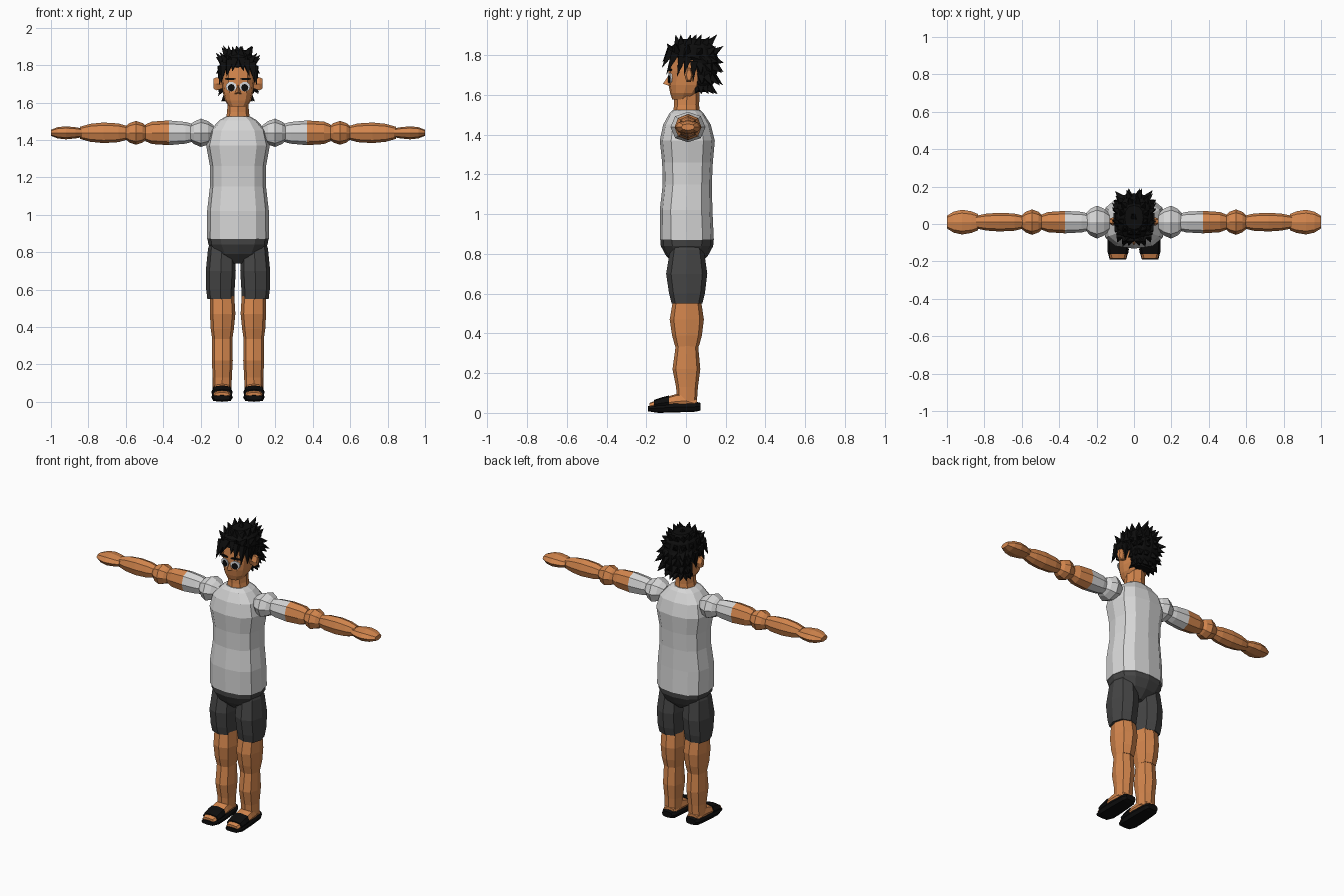
import bpy, bmesh, math, random
from mathutils import Vector

if "Cube" in bpy.data.objects:
    bpy.data.objects.remove(bpy.data.objects["Cube"])

random.seed(4)


def material(name, r, g, b):
    m = bpy.data.materials.new(name)
    m.diffuse_color = (r, g, b, 1)
    m.use_nodes = True
    m.node_tree.nodes["Principled BSDF"].inputs["Base Color"].default_value = m.diffuse_color
    return m


SKIN = material("skin", 0.66, 0.24, 0.075)
SHIRT = material("light_grey_cloth", 0.68, 0.68, 0.68)
SHORTS = material("dark_grey_cloth", 0.06, 0.06, 0.06)
BLACK = material("black", 0.004, 0.004, 0.004)
WHITE = material("eye_white", 0.8, 0.82, 0.85)


def finish(name, bm, mats, mirror=False, rule=None):
    bmesh.ops.recalc_face_normals(bm, faces=bm.faces)
    if rule:
        for f in bm.faces:
            f.material_index = rule(f.calc_center_median())
    me = bpy.data.meshes.new(name)
    bm.to_mesh(me)
    bm.free()
    for m in mats:
        me.materials.append(m)
    ob = bpy.data.objects.new(name, me)
    bpy.context.collection.objects.link(ob)
    if mirror:
        ob.modifiers.new("mirror", 'MIRROR')
    return ob


def loft_mesh(rings, axis, sides, power):
    """Rings are (t, a0, a1, b0, b1): position on the axis and extents across it."""
    bm = bmesh.new()
    rows = []
    for t, a0, a1, b0, b1 in rings:
        row = []
        for i in range(sides):
            q = 2 * math.pi * i / sides
            c, s = math.cos(q), math.sin(q)
            a = (a0 + a1) / 2 + (a1 - a0) / 2 * math.copysign(abs(c) ** (2 / power), c)
            b = (b0 + b1) / 2 + (b1 - b0) / 2 * math.copysign(abs(s) ** (2 / power), s)
            row.append(bm.verts.new({'x': (t, a, b), 'y': (a, t, b), 'z': (a, b, t)}[axis]))
        rows.append(row)
    for lo, hi in zip(rows, rows[1:]):
        for i in range(sides):
            j = (i + 1) % sides
            bm.faces.new((lo[i], lo[j], hi[j], hi[i]))
    bm.faces.new(rows[0])
    bm.faces.new(rows[-1])
    return bm


def loft(name, rings, axis, mats, sides=8, power=2.2, mirror=False, rule=None):
    return finish(name, loft_mesh(rings, axis, sides, power), mats, mirror, rule)


def body(name, rings, mats, **kw):
    """Upright part centred on x = 0: (z, half width, front y, back y)."""
    return loft(name, [(z, -w, w, f, b) for z, w, f, b in rings], 'z', mats, **kw)


def limb(name, rings, mats, **kw):
    """Arm part: (x, y radius, z radius) about the arm axis."""
    return loft(name, [(x, .01 - ry, .01 + ry, 1.438 - rz, 1.438 + rz) for x, ry, rz in rings],
                'x', mats, mirror=True, **kw)


def leg(name, rings, mats):
    """Leg part: (z, inner x, outer x, front y, back y)."""
    return loft(name, rings, 'z', mats, power=2.5, mirror=True)


# Torso and pelvis
body("shirt", [(.87, .166, -.13, .14), (1.02, .165, -.132, .133), (1.15, .15, -.117, .13),
               (1.26, .15, -.12, .135), (1.37, .17, -.132, .145), (1.45, .15, -.115, .125),
               (1.505, .1, -.085, .09), (1.525, .065, -.066, .07)],
     [SHIRT], sides=12, power=2.6)
body("pelvis", [(.875, .164, -.128, .138), (.84, .158, -.127, .137), (.79, .125, -.1, .11),
                (.74, .03, -.05, .06)], [SHORTS], sides=12, power=2.4)

# Neck and head
body("neck", [(1.5, .068, -.066, .07), (1.55, .058, -.06, .066), (1.64, .055, -.058, .07)], [SKIN])
body("head", [(1.578, .048, -.07, .03), (1.61, .07, -.08, .06), (1.65, .08, -.088, .09),
              (1.72, .088, -.088, .11), (1.8, .086, -.08, .12), (1.85, .06, -.05, .1)],
     [SKIN], sides=12, power=2.5)
loft("ear", [(.075, -.005, .03, 1.675, 1.725), (.115, -.008, .035, 1.66, 1.74),
             (.132, .002, .028, 1.672, 1.73)], 'x', [SKIN], sides=6, mirror=True)

# Nose
bm = bmesh.new()
pts = [(0, -.08, 1.71), (-.02, -.08, 1.645), (.02, -.08, 1.645), (0, -.116, 1.656)]
v = [bm.verts.new(p) for p in pts]
for k in ((0, 1, 3), (0, 3, 2), (1, 2, 3), (0, 2, 1)):
    bm.faces.new([v[i] for i in k])
finish("nose", bm, [SKIN])


# Eyes: thin plates lying on the face
def eye_plate(name, x, y, z, rx, rz, mat):
    ob = loft(name, [(-.004, -rx, rx, -rz, rz), (.004, -rx, rx, -rz, rz)], 'y', [mat],
              sides=12, power=2)
    for p in ob.data.vertices:
        px, py, pz = p.co
        p.co = (x + px, y + py + px * .24, z + pz)
    ob.modifiers.new("mirror", 'MIRROR')


eye_plate("eye_white", .037, -.08, 1.685, .029, .026, WHITE)
eye_plate("pupil", .036, -.083, 1.679, .019, .02, BLACK)
eye_plate("eyebrow", .04, -.081, 1.726, .03, .006, BLACK)


# Hair: a cap with a pointed clump on each face, plus loose strands
def spike(bm, base, tip, r):
    d = (tip - base).normalized()
    u = d.orthogonal().normalized()
    w = d.cross(u)
    ring = [bm.verts.new(base + r * (u * math.cos(q) + w * math.sin(q)))
            for q in (0, math.pi / 2, math.pi, 3 * math.pi / 2)]
    top = bm.verts.new(tip)
    bm.faces.new(ring)
    for i in range(4):
        bm.faces.new((ring[i], ring[(i + 1) % 4], top))


cap = [(1.615, .055, .05, .11), (1.66, .085, .035, .14), (1.72, .096, .03, .16),
       (1.775, .1, 0, .165), (1.79, .1, -.09, .16), (1.84, .09, -.078, .145),
       (1.882, .05, -.03, .1)]
bm = loft_mesh([(z, -w, w, f, b) for z, w, f, b in cap], 'z', 12, 2.3)
bmesh.ops.recalc_face_normals(bm, faces=bm.faces)
clumps = [(f.calc_center_median(), f.normal.copy()) for f in bm.faces]
for c, n in clumps:
    if n.z < -.6 or (c.y < .05 and c.z < 1.76):
        continue
    lift = .45 if c.z > 1.8 else -.7
    d = (n * .6 + Vector((random.uniform(-.3, .3), .3, lift))).normalized()
    tip = c + d * random.uniform(.04, .065)
    tip = Vector((max(-.118, min(.118, tip.x)), max(-.115, min(.189, tip.y)),
                  max(1.605, min(1.905, tip.z))))
    spike(bm, c - n * .015 - d * .005, tip, .03)
# Fringe and sideburns: (x, base y, base z, tip x, tip y, tip z)
for x, y, z, tx, ty, tz in [(.075, -.055, 1.81, .09, -.1, 1.7), (.045, -.075, 1.82, .062, -.122, 1.735),
                            (.02, -.075, 1.83, .03, -.118, 1.765), (.085, -.02, 1.79, .1, -.045, 1.69),
                            (.09, .01, 1.79, .1, -.01, 1.7), (.09, .04, 1.77, .098, .035, 1.66)]:
    for s in (-1, 1):
        spike(bm, Vector((s * x, y, z)), Vector((s * tx, ty, tz)), .027)
finish("hair", bm, [BLACK])

# Arms
limb("shoulder", [(.13, .045, .04), (.16, .072, .062), (.198, .088, .076), (.235, .07, .06),
                  (.258, .045, .042)], [SHIRT])
limb("upper_arm", [(.245, .046, .048), (.28, .055, .058), (.37, .06, .066), (.46, .054, .06),
                   (.495, .04, .045)], [SHIRT, SKIN], rule=lambda c: int(c.x > .37))
limb("elbow", [(.487, .034, .034), (.51, .055, .052), (.545, .068, .064), (.58, .055, .052),
               (.602, .034, .034)], [SKIN])
limb("forearm", [(.59, .034, .036), (.64, .046, .05), (.72, .05, .055), (.79, .045, .048),
                 (.845, .034, .032)], [SKIN])
limb("hand", [(.835, .044, .024), (.87, .058, .03), (.92, .066, .035), (.965, .056, .03),
              (1.0, .034, .016)], [SKIN])

# Legs
leg("shorts_leg", [(.86, .035, .145, -.06, .07), (.82, .015, .16, -.08, .09),
                   (.7, .012, .172, -.1, .107), (.6, .018, .17, -.085, .095),
                   (.55, .02, .164, -.072, .082)], [SHORTS])
leg("knee", [(.57, .02, .15, -.065, .075), (.47, .014, .15, -.082, .09),
             (.39, .022, .146, -.07, .08), (.335, .03, .138, -.055, .065)], [SKIN])
leg("shin", [(.35, .03, .138, -.05, .06), (.22, .028, .14, -.068, .072),
             (.13, .033, .135, -.05, .06), (.06, .035, .135, -.045, .055)], [SKIN])

# Feet and sandals
loft("foot", [(.055, .045, .125, .02, .07), (0, .036, .135, .02, .1), (-.05, .034, .137, .02, .095),
              (-.1, .034, .137, .02, .079), (-.15, .036, .135, .02, .063),
              (-.184, .045, .126, .02, .05)], 'y', [SKIN], power=3, mirror=True)
loft("sandal_sole", [(.074, .05, .12, .012, .05), (.05, .036, .134, .006, .056),
                     (-.06, .029, .142, .002, .055), (-.14, .028, .143, 0, .048),
                     (-.19, .042, .13, .008, .034)], 'y', [BLACK], power=3.5, mirror=True)
loft("sandal_strap", [(-.085, .029, .142, .02, .088), (-.12, .029, .142, .02, .079),
                      (-.16, .031, .14, .02, .066)], 'y', [BLACK], power=3, mirror=True)
